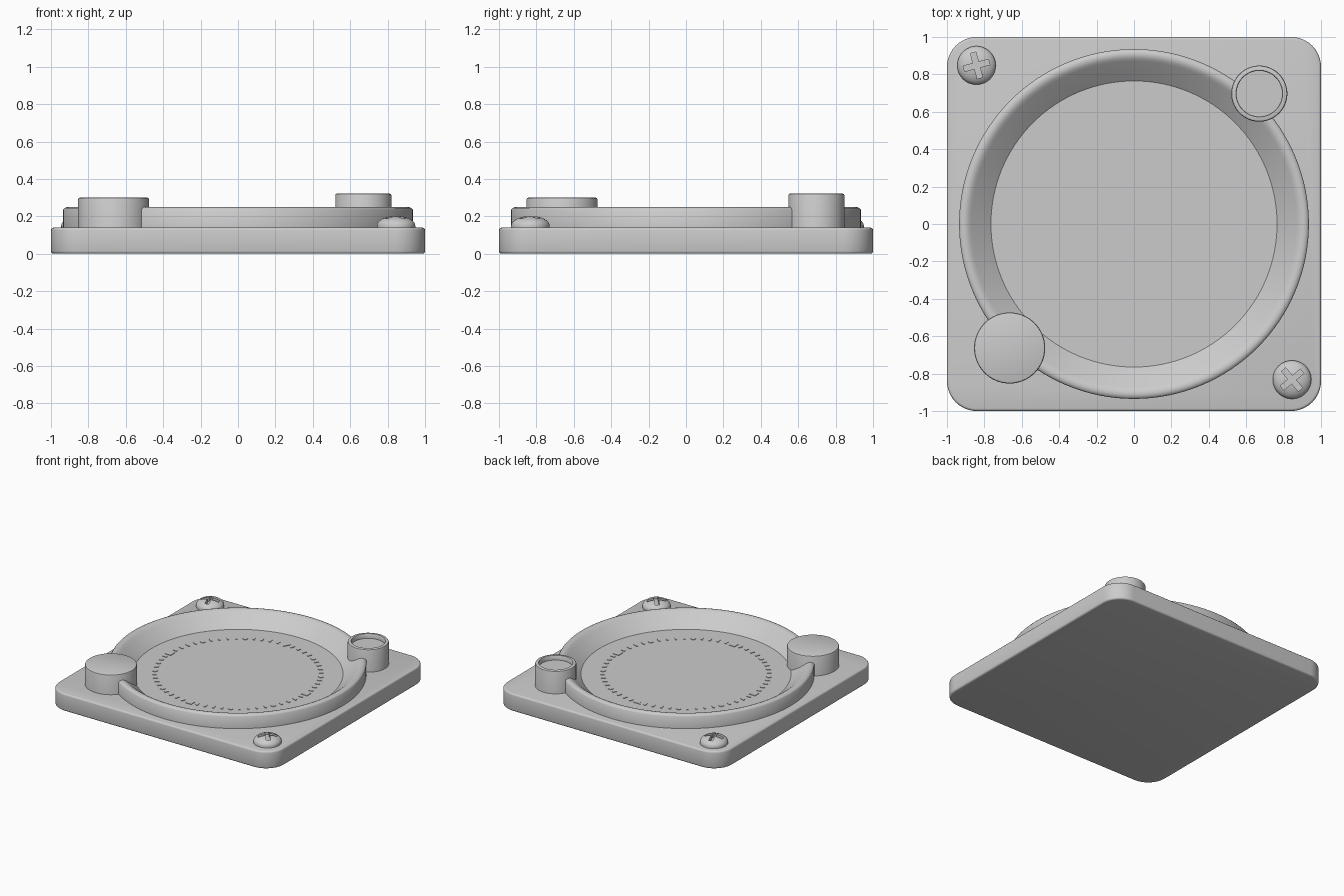
import bpy, bmesh
from math import pi, sin, cos, radians
from mathutils import Matrix

cube = bpy.data.objects.get("Cube")
if cube:
    bpy.data.objects.remove(cube, do_unlink=True)

GREY = (0.6, 0.6, 0.6, 1)
grey = bpy.data.materials.new("plain grey")
grey.use_nodes = True
grey.diffuse_color = GREY
grey.node_tree.nodes["Principled BSDF"].inputs["Base Color"].default_value = GREY

BASE_TOP = 0.14


def finish(name, bm, smooth=True):
    bmesh.ops.recalc_face_normals(bm, faces=bm.faces)
    mesh = bpy.data.meshes.new(name)
    bm.to_mesh(mesh)
    bm.free()
    mesh.materials.append(grey)
    ob = bpy.data.objects.new(name, mesh)
    bpy.context.collection.objects.link(ob)
    bpy.ops.object.select_all(action="DESELECT")
    ob.select_set(True)
    bpy.context.view_layer.objects.active = ob
    if smooth:
        bpy.ops.object.shade_smooth_by_angle(angle=radians(40))
    return ob


def lathe(name, profile, x=0, y=0, steps=64, closed=False):
    """Spin a (radius, height) profile about a vertical axis."""
    bm = bmesh.new()
    verts = [bm.verts.new((r, 0, z)) for r, z in profile]
    edges = [bm.edges.new(p) for p in zip(verts, verts[1:])]
    if closed:
        edges.append(bm.edges.new((verts[-1], verts[0])))
    bmesh.ops.spin(bm, geom=verts + edges, cent=(0, 0, 0), axis=(0, 0, 1),
                   angle=2 * pi, steps=steps)
    bmesh.ops.remove_doubles(bm, verts=bm.verts, dist=1e-5)
    bmesh.ops.translate(bm, verts=bm.verts, vec=(x, y, 0))
    return finish(name, bm)


def prism(bm, points, z0, z1):
    """Extrude a flat outline upwards."""
    face = bm.faces.new([bm.verts.new((px, py, z0)) for px, py in points])
    top = bmesh.ops.extrude_face_region(bm, geom=[face])["geom"]
    bmesh.ops.translate(bm, vec=(0, 0, z1 - z0),
                        verts=[g for g in top if isinstance(g, bmesh.types.BMVert)])


def rectangle(w, h):
    return [(-w / 2, -h / 2), (w / 2, -h / 2), (w / 2, h / 2), (-w / 2, h / 2)]


def polygon(r, n, start=0.0):
    return [(r * cos(start + 2 * pi * i / n), r * sin(start + 2 * pi * i / n))
            for i in range(n)]


# Base plate with rounded corners and softened rims
outline = []
CORNER, N = 0.16, 10
for quarter, (sx, sy) in enumerate([(1, 1), (-1, 1), (-1, -1), (1, -1)]):
    for i in range(N + 1):
        a = (quarter + i / N) * pi / 2
        outline.append((sx * (1 - CORNER) + CORNER * cos(a),
                        sy * (1 - CORNER) + CORNER * sin(a)))
bm = bmesh.new()
prism(bm, outline, 0, BASE_TOP)
rims = [e for e in bm.edges if abs(e.verts[0].co.z - e.verts[1].co.z) < 1e-6]
bmesh.ops.bevel(bm, geom=rims, offset=0.014, segments=3, profile=0.5, affect="EDGES")
finish("base_plate", bm)

# Raised bezel ring with a sloping inner wall
lathe("bezel_ring", [(0.765, 0.13), (0.765, 0.145), (0.87, 0.232), (0.885, 0.243),
                     (0.90, 0.249), (0.915, 0.249), (0.928, 0.244), (0.935, 0.235),
                     (0.935, 0.13)], steps=128, closed=True)

# Dial floor
lathe("dial_floor", [(0.77, 0.13), (0.77, 0.145), (0, 0.145)], steps=128)

# Hour and minute marks
bm = bmesh.new()
for minute in range(60):
    if minute == 0:
        shape = polygon(0.036, 3, -pi / 2)
    elif minute % 15 == 0:
        shape = rectangle(0.052, 0.052)
    elif minute % 5 == 0:
        shape = polygon(0.02, 20)
    else:
        shape = rectangle(0.014, 0.034)
    part = bmesh.new()
    prism(part, shape, 0.143, 0.149)
    turn = Matrix.Rotation(-minute * pi / 30, 4, "Z")
    bmesh.ops.transform(part, verts=part.verts,
                        matrix=turn @ Matrix.Translation((0, 0.606, 0)))
    mesh = bpy.data.meshes.new("mark")
    part.to_mesh(mesh)
    part.free()
    bm.from_mesh(mesh)
    bpy.data.meshes.remove(mesh)
finish("dial_marks", bm, smooth=False)

# Solid round post
lathe("front_post", [(0, 0.01), (0.19, 0.01), (0.19, 0.29), (0.187, 0.297),
                     (0.18, 0.30), (0, 0.30)], -0.665, -0.663)

# Round post with a sunken top
lathe("back_post", [(0, 0.01), (0.15, 0.01), (0.15, 0.312), (0.147, 0.319),
                    (0.14, 0.322), (0.125, 0.322), (0.122, 0.318), (0.122, 0.285),
                    (0, 0.285)], 0.67, 0.697)

# Domed screws with a cross slot
for name, x, y, angle in [("back_screw", -0.842, 0.848, 15),
                          ("front_screw", 0.845, -0.832, 40)]:
    dome = [(0.103 * cos(a), 0.15 + 0.052 * sin(a))
            for a in [i * pi / 20 for i in range(11)]]
    dome[-1] = (0, 0.202)
    screw = lathe(name, [(0, 0.13), (0.103, 0.13)] + dome, x, y, steps=48)
    a, b = 0.07, 0.015
    cross = [(a, -b), (a, b), (b, b), (b, a), (-b, a), (-b, b),
             (-a, b), (-a, -b), (-b, -b), (-b, -a), (b, -a), (b, -b)]
    bm = bmesh.new()
    prism(bm, cross, 0.168, 0.25)
    bmesh.ops.transform(bm, verts=bm.verts, matrix=Matrix.Translation((x, y, 0))
                        @ Matrix.Rotation(radians(angle), 4, "Z"))
    cutter = finish("slot_cutter", bm, smooth=False)
    cutter.hide_render = True
    cut = screw.modifiers.new("slot", "BOOLEAN")
    cut.operation, cut.object, cut.solver = "DIFFERENCE", cutter, "EXACT"
    bpy.context.view_layer.objects.active = screw
    bpy.ops.object.modifier_apply(modifier=cut.name)
    bpy.data.objects.remove(cutter, do_unlink=True)
    bpy.ops.object.select_all(action="DESELECT")
    screw.select_set(True)
    bpy.ops.object.shade_smooth_by_angle(angle=radians(40))
